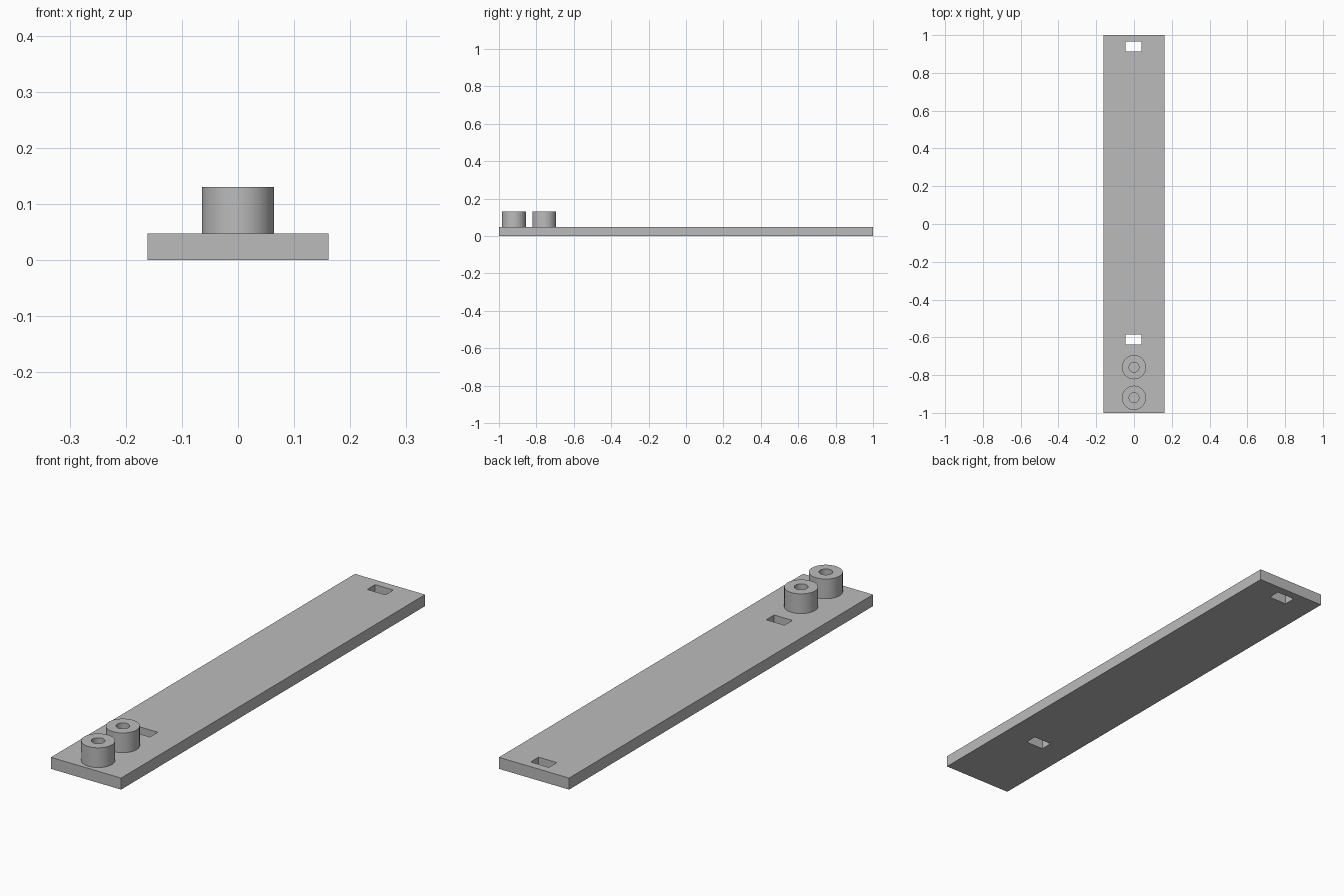
import bpy
import math

if "Cube" in bpy.data.objects:
    bpy.data.objects.remove(bpy.data.objects["Cube"], do_unlink=True)

PLATE_TOP = 0.048
POST_TOP = 0.13

grey = bpy.data.materials.new("plain grey")
grey.use_nodes = True
colour = (0.5, 0.5, 0.5, 1)
grey.diffuse_color = colour
grey.node_tree.nodes["Principled BSDF"].inputs["Base Color"].default_value = colour


def box(name, centre, size):
    bpy.ops.mesh.primitive_cube_add(size=1, location=centre)
    obj = bpy.context.object
    obj.name = name
    obj.scale = size
    bpy.ops.object.transform_apply(location=False, rotation=False, scale=True)
    obj.data.materials.append(grey)
    return obj


def post(name, y, outer=0.064, bore=0.026, sides=64):
    """Tube on the plate: a profile spun around the vertical axis."""
    profile = [(bore, PLATE_TOP), (bore, POST_TOP), (outer, POST_TOP), (outer, PLATE_TOP)]
    verts, faces = [], []
    for i in range(sides):
        a = math.tau * i / sides
        verts += [(r * math.cos(a), r * math.sin(a), z) for r, z in profile]
        here, there = 4 * i, 4 * ((i + 1) % sides)
        faces += [(here + k, here + k + 1, there + k + 1, there + k) for k in range(3)]
    mesh = bpy.data.meshes.new(name)
    mesh.from_pydata(verts, [], [f[::-1] for f in faces])
    mesh.materials.append(grey)
    obj = bpy.data.objects.new(name, mesh)
    obj.location.y = y
    bpy.context.collection.objects.link(obj)
    bpy.ops.object.select_all(action="DESELECT")
    obj.select_set(True)
    bpy.context.view_layer.objects.active = obj
    # Make the faces point outward, then keep the rims crisp
    bpy.ops.object.mode_set(mode="EDIT")
    bpy.ops.mesh.select_all(action="SELECT")
    bpy.ops.mesh.normals_make_consistent(inside=False)
    bpy.ops.object.mode_set(mode="OBJECT")
    bpy.ops.object.shade_smooth_by_angle(angle=math.radians(30))


# Long flat plate with two rectangular through slots
plate = box("base_plate", (0, 0, PLATE_TOP / 2), (0.323, 2, PLATE_TOP))
for name, y in (("front_slot", -0.611), ("back_slot", 0.939)):
    cutter = box(name + "_cutter", (-0.002, y, PLATE_TOP / 2), (0.084, 0.052, 0.2))
    cut = plate.modifiers.new(name, "BOOLEAN")
    cut.operation = "DIFFERENCE"
    cut.solver = "EXACT"
    cut.object = cutter
    bpy.ops.object.select_all(action="DESELECT")
    plate.select_set(True)
    bpy.context.view_layer.objects.active = plate
    bpy.ops.object.modifier_apply(modifier=cut.name)
    bpy.data.objects.remove(cutter, do_unlink=True)

# Two hollow posts near the front end
post("front_post", -0.92)
post("rear_post", -0.758)
